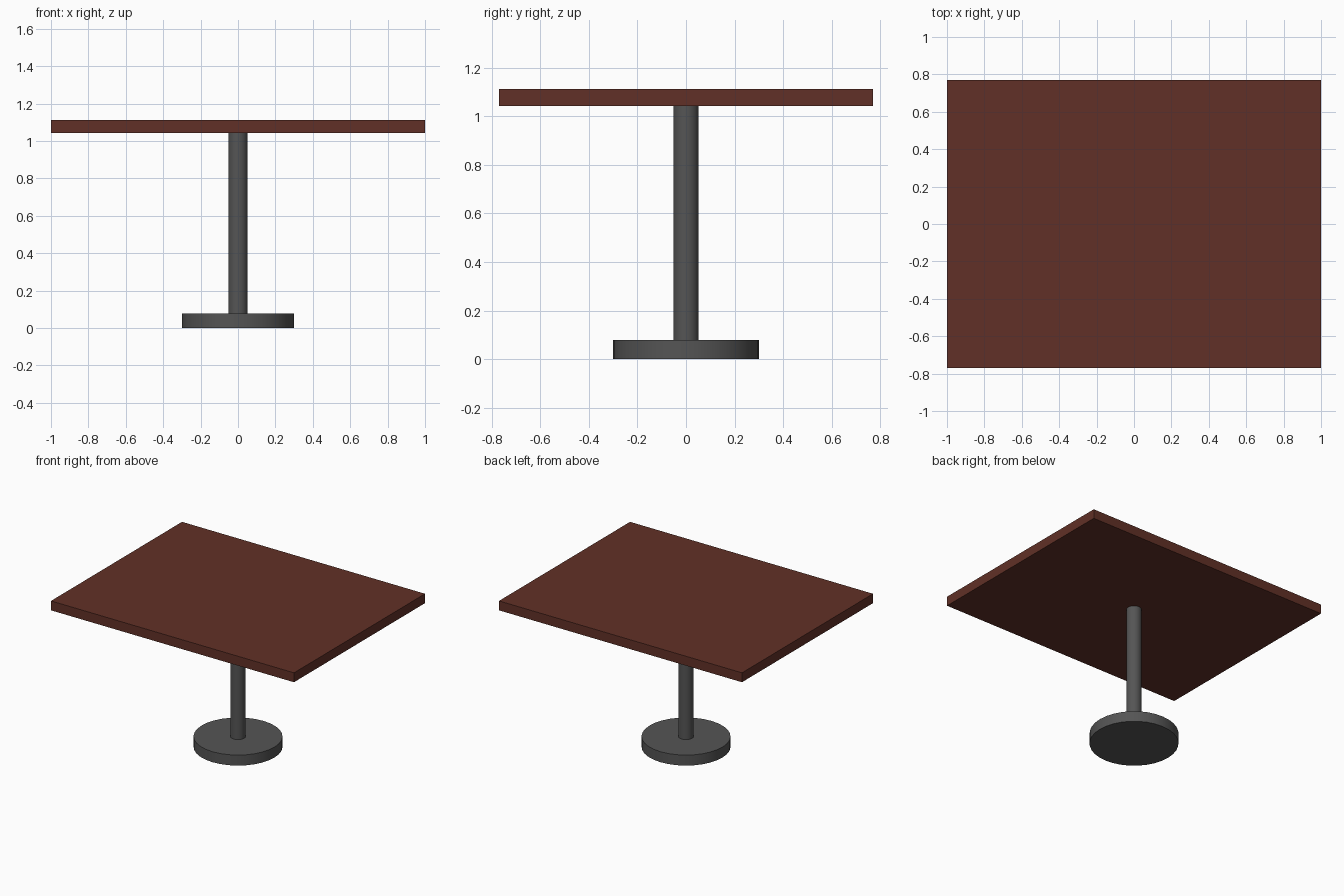
import bpy
import math

if "Cube" in bpy.data.objects:
    bpy.data.objects.remove(bpy.data.objects["Cube"])


def material(name, color):
    mat = bpy.data.materials.new(name)
    mat.diffuse_color = (*color, 1)
    mat.use_nodes = True
    mat.node_tree.nodes["Principled BSDF"].inputs["Base Color"].default_value = mat.diffuse_color
    return mat


def cylinder(name, radius, z0, z1, mat):
    bpy.ops.mesh.primitive_cylinder_add(vertices=32, radius=radius, depth=z1 - z0,
                                        location=(0, 0, (z0 + z1) / 2))
    obj = bpy.context.object
    obj.name = name
    obj.data.materials.append(mat)
    bpy.ops.object.shade_smooth_by_angle(angle=math.radians(30))
    return obj


wood = material("dark_wood", (0.12, 0.03, 0.02))
metal = material("dark_metal", (0.09, 0.09, 0.09))

# Round foot and central column
cylinder("base", 0.30, 0.0, 0.078, metal)
cylinder("column", 0.052, 0.07, 1.045, metal)

# Rectangular table top
bpy.ops.mesh.primitive_cube_add(size=1, location=(0, 0, 1.077))
top = bpy.context.object
top.name = "table_top"
top.scale = (2.0, 1.54, 0.07)
bpy.ops.object.transform_apply(location=False, rotation=False, scale=True)
top.data.materials.append(wood)
